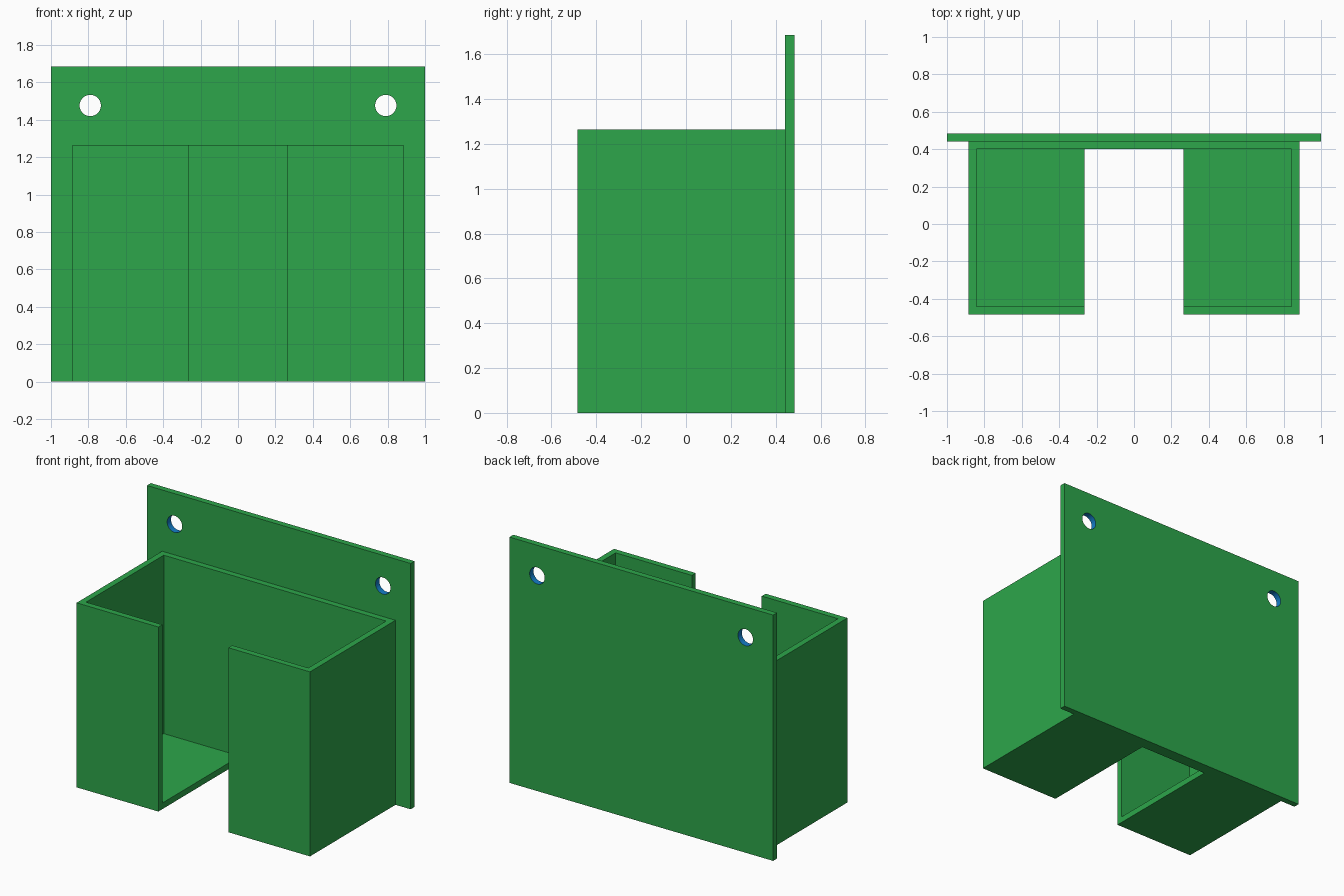
import bpy
import math

if "Cube" in bpy.data.objects:
    bpy.data.objects.remove(bpy.data.objects["Cube"])


def material(name, rgb):
    m = bpy.data.materials.new(name)
    m.diffuse_color = (*rgb, 1)
    m.use_nodes = True
    m.node_tree.nodes["Principled BSDF"].inputs["Base Color"].default_value = m.diffuse_color
    return m


green = material("green", (0.026, 0.381, 0.069))
blue = material("blue", (0.007, 0.205, 0.578))


def box(name, lo, hi):
    bpy.ops.mesh.primitive_cube_add(size=1, location=[(a + b) / 2 for a, b in zip(lo, hi)])
    ob = bpy.context.object
    ob.name = name
    ob.scale = [b - a for a, b in zip(lo, hi)]
    bpy.ops.object.transform_apply(location=True, rotation=True, scale=True)
    return ob


def cut(ob, cutters):
    """Subtract each cutter from the object, then delete it."""
    bpy.context.view_layer.objects.active = ob
    for c in cutters:
        c.hide_render = True
        mod = ob.modifiers.new("cut", 'BOOLEAN')
        mod.operation = 'DIFFERENCE'
        mod.solver = 'EXACT'
        mod.object = c
        bpy.ops.object.modifier_apply(modifier=mod.name)
        bpy.data.objects.remove(c, do_unlink=True)


W, H, T = 0.885, 1.265, 0.042            # holder half width, height, wall thickness
FRONT, JOIN, BACK = -0.484, 0.442, 0.484  # depth positions

# Open-topped holder with a slot through its front wall and floor
holder = box("holder_tray", (-W, FRONT, 0), (W, JOIN, H))
cavity = box("cavity_cutter", (-W + T, FRONT + T, T), (W - T, JOIN - T, H + 0.2))
slot = box("slot_cutter", (-0.265, FRONT - 0.2, -0.2), (0.265, JOIN - T, H + 0.2))
cut(holder, [cavity, slot])
holder.data.materials.clear()
holder.data.materials.append(green)

# Back plate with two screw holes
HOLE_X, HOLE_Z, HOLE_R = 0.79, 1.476, 0.057
plate = box("back_plate", (-1, JOIN, 0), (1, BACK, 1.685))
drills = []
for side in (-1, 1):
    bpy.ops.mesh.primitive_cylinder_add(vertices=48, radius=HOLE_R, depth=0.3,
                                        location=(side * HOLE_X, BACK, HOLE_Z),
                                        rotation=(math.pi / 2, 0, 0))
    drills.append(bpy.context.object)
cut(plate, drills)
plate.data.materials.clear()
plate.data.materials.append(green)
plate.data.materials.append(blue)

# Blue hole walls
for p in plate.data.polygons:
    near = math.hypot(abs(p.center.x) - HOLE_X, p.center.z - HOLE_Z) < HOLE_R * 1.05
    p.material_index = int(near and abs(p.normal.y) < 0.5)

bpy.ops.object.select_all(action='DESELECT')
plate.select_set(True)
bpy.context.view_layer.objects.active = plate
bpy.ops.object.shade_smooth_by_angle(angle=math.radians(30))
